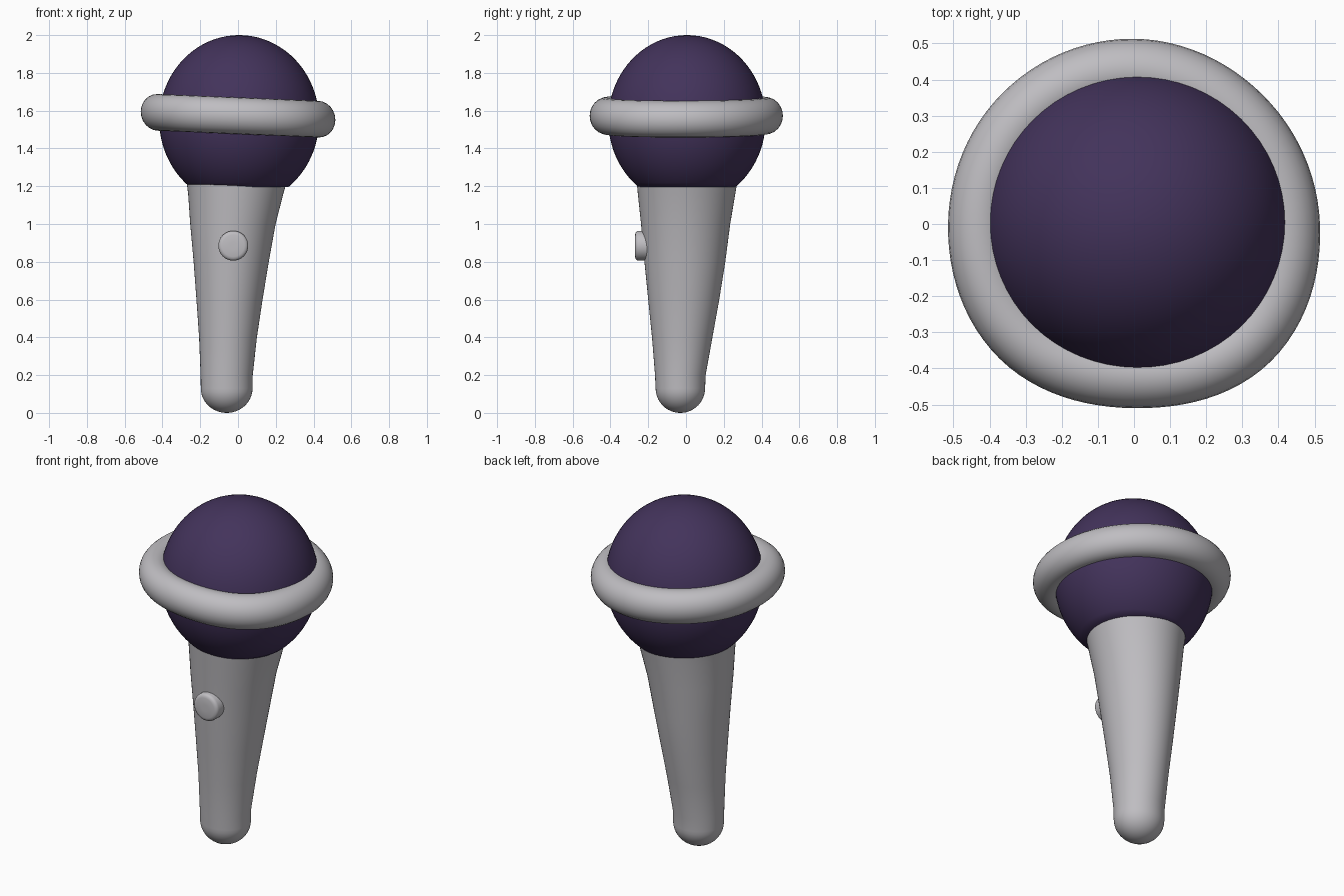
import bpy, bmesh, math

if "Cube" in bpy.data.objects:
    bpy.data.objects.remove(bpy.data.objects["Cube"])

def mat(name, col):
    m = bpy.data.materials.new(name)
    m.diffuse_color = (*col, 1)
    m.use_nodes = True
    m.node_tree.nodes["Principled BSDF"].inputs["Base Color"].default_value = m.diffuse_color
    return m

purple = mat("dark purple", (0.056, 0.033, 0.105))
grey = mat("light grey", (0.52, 0.51, 0.535))
N = 64

def skin(name, rings, material, loop=False):
    """Join equal rings of points into a smooth surface, capped unless looped."""
    bm = bmesh.new()
    vs = [[bm.verts.new(p) for p in r] for r in rings]
    n = len(vs[0])
    for i in range(len(vs) if loop else len(vs) - 1):
        a, b = vs[i], vs[(i + 1) % len(vs)]
        for j in range(n):
            k = (j + 1) % n
            bm.faces.new((a[j], a[k], b[k], b[j]))
    if not loop:
        bm.faces.new(vs[0])
        bm.faces.new(vs[-1])
    bmesh.ops.recalc_face_normals(bm, faces=bm.faces)
    me = bpy.data.meshes.new(name)
    bm.to_mesh(me)
    bm.free()
    ob = bpy.data.objects.new(name, me)
    bpy.context.collection.objects.link(ob)
    me.materials.append(material)
    bpy.context.view_layer.objects.active = ob
    ob.select_set(True)
    bpy.ops.object.shade_smooth_by_angle(angle=math.radians(50))
    ob.select_set(False)
    return ob

def circle(cx, cy, z, rx, ry):
    return [(cx + rx * math.cos(2 * math.pi * j / N),
             cy + ry * math.sin(2 * math.pi * j / N), z) for j in range(N)]

# ball head: slightly tall ellipsoid, cut off just inside the handle
ball = []
for i in range(33):
    t = math.radians(-52 + (89.5 + 52) * i / 32)
    r = 0.423 * math.cos(t)
    ball.append(circle(0.006, 0.005, 1.55 + 0.45 * math.sin(t), r, r * 0.985))
skin("ball_head", ball, purple)

# handle: leaning taper with a rounded tip
profile = [(-0.06, -0.03, 0.13, 0.137, 0.131), (-0.06, -0.03, 0.20, 0.138, 0.134),
           (-0.053, -0.02, 0.40, 0.153, 0.160), (-0.045, -0.012, 0.60, 0.175, 0.188),
           (-0.036, -0.006, 0.80, 0.199, 0.214), (-0.027, -0.002, 1.00, 0.226, 0.236),
           (-0.012, 0.003, 1.16, 0.252, 0.258), (-0.008, 0.005, 1.213, 0.263, 0.265)]
handle = []
for i in range(10):
    t = math.radians(3 + 87 * i / 10)
    s = math.sin(t)
    handle.append(circle(-0.06, -0.03, 0.13 * (1 - math.cos(t)), 0.137 * s, 0.131 * s))
handle += [circle(*p) for p in profile]
skin("handle", handle, grey)

# collar ring: hand-shaped outline, tilted a little down to the right
outline = [0.515, 0.505, 0.513, 0.514, 0.515, 0.527, 0.510, 0.537]
def outer(a):
    u = a / (2 * math.pi) * 8
    i, f = int(u) % 8, u - int(u)
    p = [outline[(i + k) % 8] for k in (-1, 0, 1, 2)]
    return p[1] + 0.5 * f * (p[2] - p[0] + f * (2 * p[0] - 5 * p[1] + 4 * p[2] - p[3]
                             + f * (3 * (p[1] - p[2]) + p[3] - p[0])))
ring = []
for i in range(96):
    a = 2 * math.pi * i / 96
    major = outer(a) - 0.09
    sec = []
    for j in range(24):
        b = 2 * math.pi * j / 24
        r = major + 0.09 * math.cos(b)
        x, y = r * math.cos(a), r * math.sin(a)
        sec.append((x, y, 1.573 - 0.042 * x + 0.097 * math.sin(b)))
    ring.append(sec)
skin("collar_ring", ring, grey, loop=True)

# push button on the front, with a rounded rim
button = []
for y, r in [(-0.19, 0.079), (-0.252, 0.079), (-0.261, 0.076), (-0.267, 0.069),
             (-0.27, 0.058), (-0.271, 0.02)]:
    button.append([(-0.025 + r * math.cos(2 * math.pi * j / 40), y,
                    0.885 + r * math.sin(2 * math.pi * j / 40)) for j in range(40)])
skin("button", button, grey)
